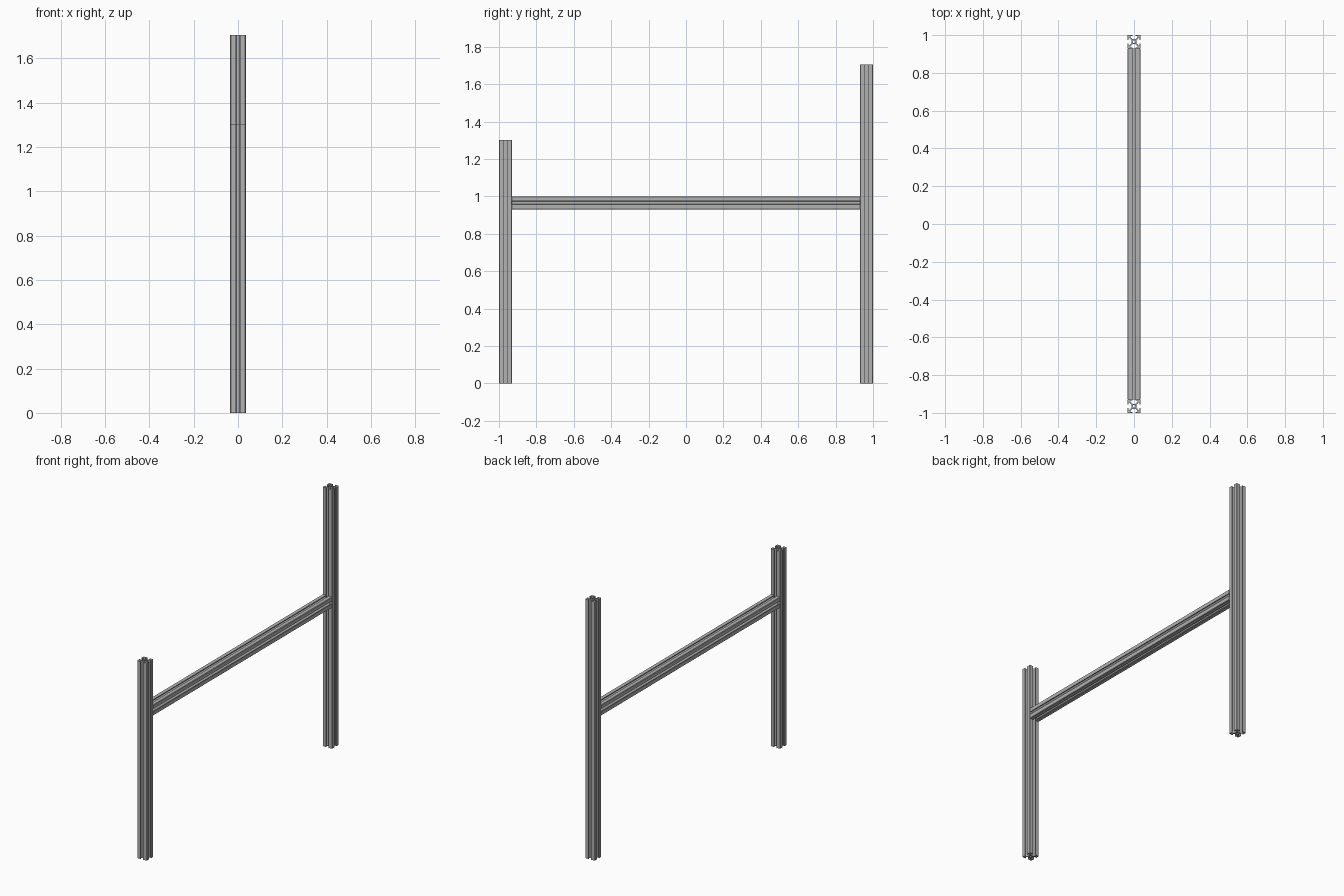
import bpy, bmesh
from math import pi, cos, sin
from mathutils import Matrix, Vector

if "Cube" in bpy.data.objects:
    bpy.data.objects.remove(bpy.data.objects["Cube"], do_unlink=True)

HALF = 0.035  # half the width of a rail

metal = bpy.data.materials.new("brushed grey aluminium")
metal.use_nodes = True
colour = (0.45, 0.45, 0.45, 1)
metal.diffuse_color = colour
metal.node_tree.nodes["Principled BSDF"].inputs["Base Color"].default_value = colour

# One side of the slotted section: corner, lip, undercut and core
half_slot = [(1, -.93), (1, -.26), (.86, -.26), (.86, -.55), (.72, -.55), (.38, -.21)]
side = half_slot + [(x, -y) for x, y in reversed(half_slot)]


def section_loops():
    outer = []
    for k in range(4):
        turn = Matrix.Rotation(k * pi / 2, 3, 'Z')
        outer += [turn @ Vector((x, y, 0)) * HALF for x, y in side]
    bore = [Vector((cos(a * pi / 8), sin(a * pi / 8), 0)) * HALF * .2 for a in range(16)]
    return outer, bore


def rail(name, length, matrix):
    bm = bmesh.new()
    edges = []
    for loop in section_loops():
        verts = [bm.verts.new(p) for p in loop]
        edges += [bm.edges.new((v, verts[i - 1])) for i, v in enumerate(verts)]
    bmesh.ops.triangle_fill(bm, use_beauty=True, use_dissolve=False, edges=edges)
    result = bmesh.ops.extrude_face_region(bm, geom=bm.faces[:], use_keep_orig=True)
    top = [g for g in result["geom"] if isinstance(g, bmesh.types.BMVert)]
    bmesh.ops.translate(bm, verts=top, vec=(0, 0, length))
    bmesh.ops.recalc_face_normals(bm, faces=bm.faces[:])
    mesh = bpy.data.meshes.new(name)
    bm.to_mesh(mesh)
    bm.free()
    mesh.materials.append(metal)
    obj = bpy.data.objects.new(name, mesh)
    obj.matrix_world = matrix
    bpy.context.collection.objects.link(obj)


# Uprights at both ends
rail("front_post", 1.3, Matrix.Translation((0, HALF - 1, 0)))
rail("back_post", 1.705, Matrix.Translation((0, 1 - HALF, 0)))

# Horizontal rail between the posts
reach = 1 - 2 * HALF
rail("cross_rail", 2 * reach,
     Matrix.Translation((0, -reach, .965)) @ Matrix.Rotation(-pi / 2, 4, 'X'))
